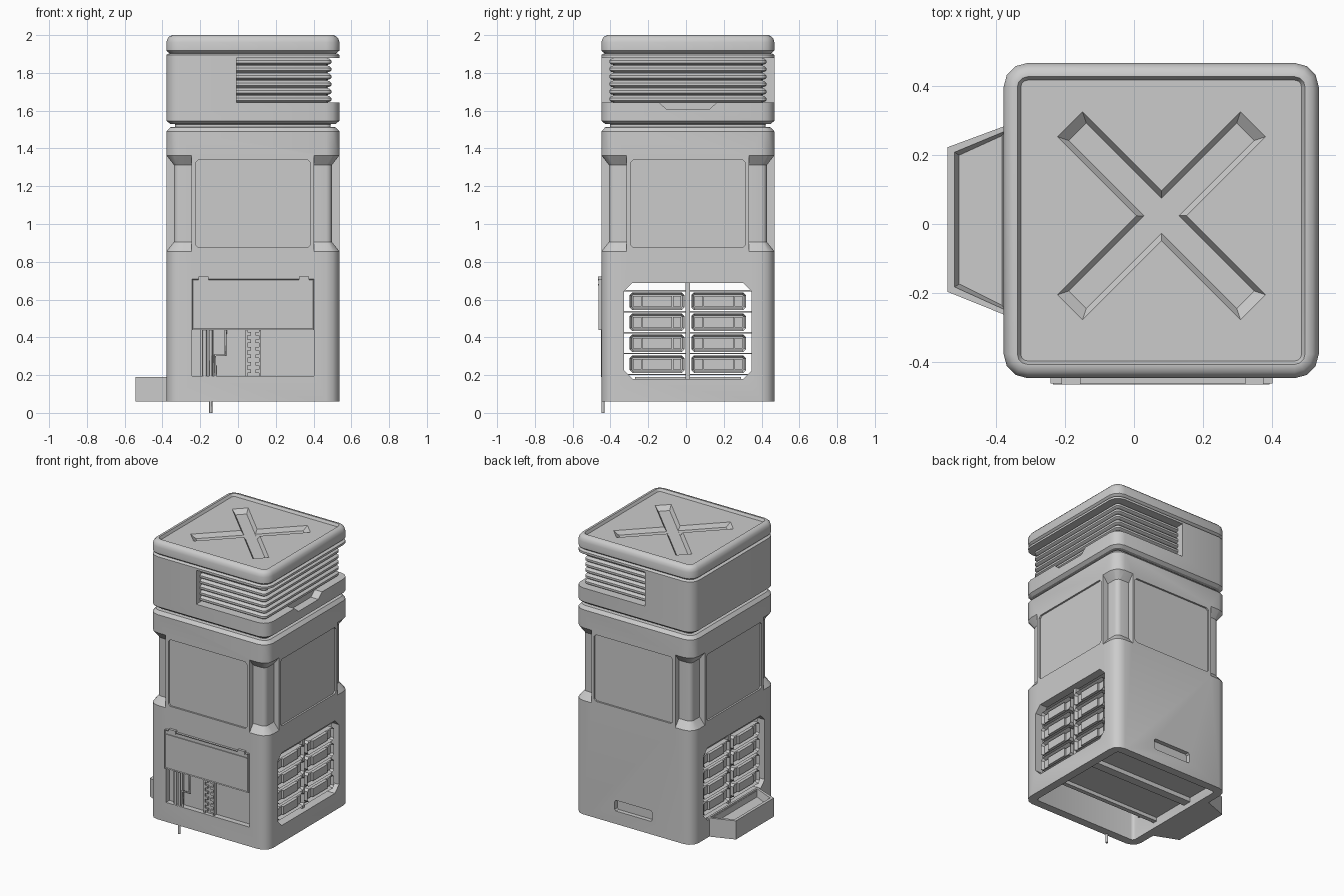
import bpy, bmesh, math
from mathutils import Matrix, Vector

if "Cube" in bpy.data.objects:
    bpy.data.objects.remove(bpy.data.objects["Cube"], do_unlink=True)

CENTRE = Vector((0.079, 0.01, 0))
H = 0.458          # half width of the tower
CORNER = 0.07      # corner radius
parts = []

grey = bpy.data.materials.new("plain grey")
grey.use_nodes = True
grey.diffuse_color = (0.6, 0.6, 0.6, 1)
grey.node_tree.nodes["Principled BSDF"].inputs["Base Color"].default_value = (0.6, 0.6, 0.6, 1)


def finish(name, bm, turn=0, keep=True):
    bmesh.ops.recalc_face_normals(bm, faces=bm.faces)
    bm.transform(Matrix.Rotation(turn * math.pi / 2, 4, "Z"))
    mesh = bpy.data.meshes.new(name)
    bm.to_mesh(mesh)
    bm.free()
    ob = bpy.data.objects.new(name, mesh)
    bpy.context.collection.objects.link(ob)
    mesh.materials.append(grey)
    if keep:
        parts.append(ob)
    else:
        ob.hide_render = True
    return ob


def bridge(rings):
    """Closed solid through matching rings of points."""
    bm = bmesh.new()
    rows = [[bm.verts.new(p) for p in ring] for ring in rings]
    n = len(rows[0])
    for a, b in zip(rows, rows[1:]):
        for i in range(n):
            j = (i + 1) % n
            bm.faces.new((a[i], a[j], b[j], b[i]))
    bm.faces.new(rows[0][::-1])
    bm.faces.new(rows[-1])
    return bm


def round_square(half, z):
    r = max(0.02, CORNER - (H - half))
    pts = []
    for q in range(4):
        c = Vector((half - r, half - r, 0))
        for s in range(4):
            a = math.radians(30 * s)
            p = c + Vector((math.cos(a), math.sin(a), 0)) * r
            p.rotate(Matrix.Rotation(q * math.pi / 2, 3, "Z"))
            pts.append((p.x, p.y, z))
    return pts


def loft(name, profile, keep=True):
    return finish(name, bridge([round_square(h, z) for h, z in profile]), 0, keep)


def prism(name, pts, y0, y1, turn=0, keep=True, inset=0, depth=0):
    """Outline in x and z, extruded in y, turned onto one of the four sides."""
    bm = bridge([[(x, y, z) for x, z in pts] for y in (y1, y0)])
    if inset:
        bmesh.ops.recalc_face_normals(bm, faces=bm.faces)
        front = [f for f in bm.faces if f.normal.y < -0.9]
        bmesh.ops.inset_region(bm, faces=front, thickness=inset)
        bmesh.ops.translate(bm, verts=front[0].verts, vec=(0, depth, 0))
    return finish(name, bm, turn, keep)


def rect(x0, x1, z0, z1, c=0.0):
    if not c:
        return [(x0, z0), (x1, z0), (x1, z1), (x0, z1)]
    return [(x0 + c, z0), (x1 - c, z0), (x1, z0 + c), (x1, z1 - c),
            (x1 - c, z1), (x0 + c, z1), (x0, z1 - c), (x0, z0 + c)]


def box(name, x0, x1, y0, y1, z0, z1, turn=0, keep=True):
    return prism(name, rect(x0, x1, z0, z1), y0, y1, turn, keep)


def cut(target, cutter, remove=True):
    mod = target.modifiers.new("cut", "BOOLEAN")
    mod.operation, mod.solver, mod.object = "DIFFERENCE", "EXACT", cutter
    with bpy.context.temp_override(object=target, active_object=target, selected_objects=[target]):
        bpy.ops.object.modifier_apply(modifier=mod.name)
    if remove:
        bpy.data.objects.remove(cutter, do_unlink=True)


# Lower tower, hollow at the bottom
body = loft("tower_body", [(H, 0.06), (H, 1.49), (0.438, 1.512), (0.412, 1.514)])
cut(body, loft("hollow", [(0.4, -0.1), (0.4, 0.73)], False))

# Recessed corner columns with sloped ends
core = loft("column_core", [(0.474, 0.836), (0.418, 0.905), (0.418, 1.312), (0.474, 1.384)], False)
for k in range(4):
    pocket = box("corner_pocket", 0.324, 0.55, -0.55, -0.324, 0.84, 1.38, k, False)
    cut(pocket, core, False)
    cut(body, pocket)
    # Shallow window panels
    cut(body, prism("window_cut", rect(-0.304, 0.304, 0.875, 1.34, 0.015), -0.6, -H + 0.012, k, False))
bpy.data.objects.remove(core, do_unlink=True)

# Side openings, front service recess and back slot
for k in (1, 3):
    cut(body, prism("bay_opening", rect(-0.338, 0.338, 0.18, 0.688, 0.045), -0.6, -0.3, k, False))
cut(body, box("service_cut", -0.322, 0.324, -0.6, -H + 0.038, 0.195, 0.7, 0, False))
cut(body, prism("slot_cut", rect(-0.145, 0.145, 0.15, 0.225, 0.01), -0.6, -H + 0.03, 2, False))

# Storage bays in both side openings
for k, side in ((1, "left"), (3, "right")):
    box(side + "_bay_post", -0.012, 0.012, -0.42, -0.25, 0.17, 0.69, k)
    for col in (-1, 1):
        for row in range(4):
            x, z = col * 0.163, 0.258 + 0.111 * row
            prism(side + "_drawer", rect(x - 0.145, x + 0.145, z - 0.047, z + 0.047, 0.015),
                  -0.44, -0.25, k, True, 0.012, 0.025)
            box(side + "_drawer_handle", x - 0.08, x + 0.08, -0.436, -0.41, z - 0.028, z + 0.028, k)
            for end in (-1, 1):
                e = x + end * 0.105
                box(side + "_drawer_latch", e - 0.022, e + 0.022, -0.424, -0.41, z - 0.028, z + 0.028, k)
    for row in range(5):
        z = 0.2025 + 0.111 * row
        box(side + "_bay_rail", -0.34, 0.34, -0.41, -0.39, z - 0.003, z + 0.003, k)

# Front sliding cover with hinges
prism("service_cover", rect(-0.322, 0.324, 0.44, 0.71), -H - 0.016, -H + 0.036, 0, True, 0.008, 0.004)
box("cover_lip", -0.315, 0.315, -H - 0.018, -H, 0.675, 0.682)
for x in (-0.262, 0.27):
    box("cover_hinge", x - 0.027, x + 0.027, -H - 0.018, -H + 0.01, 0.7, 0.722)


# Pipes behind the cover
def pipe(name, pts, radius):
    curve = bpy.data.curves.new(name, "CURVE")
    curve.dimensions = "3D"
    curve.bevel_depth, curve.bevel_resolution, curve.use_fill_caps = radius, 1, True
    line = curve.splines.new("POLY")
    line.points.add(len(pts) - 1)
    for p, (x, z) in zip(line.points, pts):
        p.co = (x, -0.45, z, 1)
    curve.materials.append(grey)
    ob = bpy.data.objects.new(name, curve)
    bpy.context.collection.objects.link(ob)
    parts.append(ob)


pipe("drain_pipe", [(-0.224, 0), (-0.224, 0.46)], 0.009)
pipe("straight_pipe", [(-0.255, 0.19), (-0.255, 0.46)], 0.011)
pipe("bent_pipe", [(-0.2, 0.19), (-0.2, 0.305), (-0.145, 0.305), (-0.145, 0.46)], 0.007)
box("pipe_backing", -0.28, -0.21, -0.434, -0.415, 0.19, 0.46)

# Toothed rack beside the pipes
box("rack_plate", -0.038, 0.042, -0.432, -0.415, 0.19, 0.46)
for s in (-1, 1):
    box("rack_rail", 0.002 + s * 0.036 - 0.005, 0.002 + s * 0.036 + 0.005, -0.447, -0.425, 0.19, 0.46)
    for i in range(6):
        z = 0.22 + 0.04 * i
        x = 0.002 + s * 0.022
        box("rack_tooth", x - 0.011, x + 0.011, -0.445, -0.425, z - 0.009, z + 0.009)

# Underside floor and beams
box("underside_floor", -0.41, 0.41, -0.18, 0.41, 0.125, 0.15)
box("underside_beam", -0.41, 0.41, 0.1, 0.16, 0.095, 0.13)
box("underside_front_beam", -0.41, 0.41, -0.2, -0.17, 0.1, 0.16)

# Side tray
tray = [(-0.44, -0.28), (-0.621, -0.207), (-0.621, 0.213), (-0.44, 0.28)]
bm = bridge([[(x, y, z) for x, y in tray] for z in (0.06, 0.19)])
bmesh.ops.recalc_face_normals(bm, faces=bm.faces)
top = [f for f in bm.faces if f.normal.z > 0.9]
bmesh.ops.inset_region(bm, faces=top, thickness=0.025)
bmesh.ops.inset_region(bm, faces=top, thickness=0.016, depth=-0.05)
finish("side_tray", bm)

# Neck and head
loft("neck", [(0.412, 1.5), (0.412, 1.54)])
head = loft("head", [(0.412, 1.528), (0.438, 1.53), (H, 1.546), (H, 1.895), (0.445, 1.903)])
core = loft("vent_core", [(0.395, 1.5), (0.395, 1.95)], False)
opening = box("vent_opening", -0.088, 0.6, -0.6, 0.6, 1.642, 1.88, 0, False)
cut(opening, core)
cut(head, opening)
notch = [(-0.11, 1.605), (0.11, 1.605), (0.155, 1.645), (0.155, 1.66), (-0.155, 1.66), (-0.155, 1.645)]
cut(head, prism("vent_notch", notch, -0.6, -0.4, 1, False))

# Wrap-around vent ridges
ridges = []
for i in range(6):
    z = 1.642 + 0.0397 * i
    ridges += [(0.388, z), (0.406, z + 0.005), (0.415, z + 0.012), (0.415, z + 0.026), (0.406, z + 0.034)]
loft("vent_ridges", ridges + [(0.388, 1.88)])

# Cap with rounded rim and crossed grooves
cap = loft("cap", [(0.435, 1.9), (0.447, 1.908), (H, 1.918), (H, 1.962), (0.452, 1.982),
                   (0.44, 1.995), (0.424, 2.0), (0.418, 2.0), (0.408, 1.982)])
for angle, floor in ((45, 1.955), (-45, 1.9545)):
    rings = []
    for length, width, z in ((0.345, 0.036, floor), (0.377, 0.052, 1.983), (0.389, 0.058, 1.995)):
        rings.append([(sx * length, sy * width, z) for sx, sy in ((-1, -1), (1, -1), (1, 1), (-1, 1))])
    bm = bridge(rings)
    bm.transform(Matrix.Translation((0.001, 0.014, 0)) @ Matrix.Rotation(math.radians(angle), 4, "Z"))
    cut(cap, finish("cross_groove", bm, 0, False))

# Place everything and smooth the rounded corners only
bpy.ops.object.select_all(action="DESELECT")
for ob in parts:
    ob.location = CENTRE
    if ob.type == "MESH":
        ob.select_set(True)
        bpy.context.view_layer.objects.active = ob
bpy.ops.object.shade_smooth_by_angle(angle=math.radians(33))
